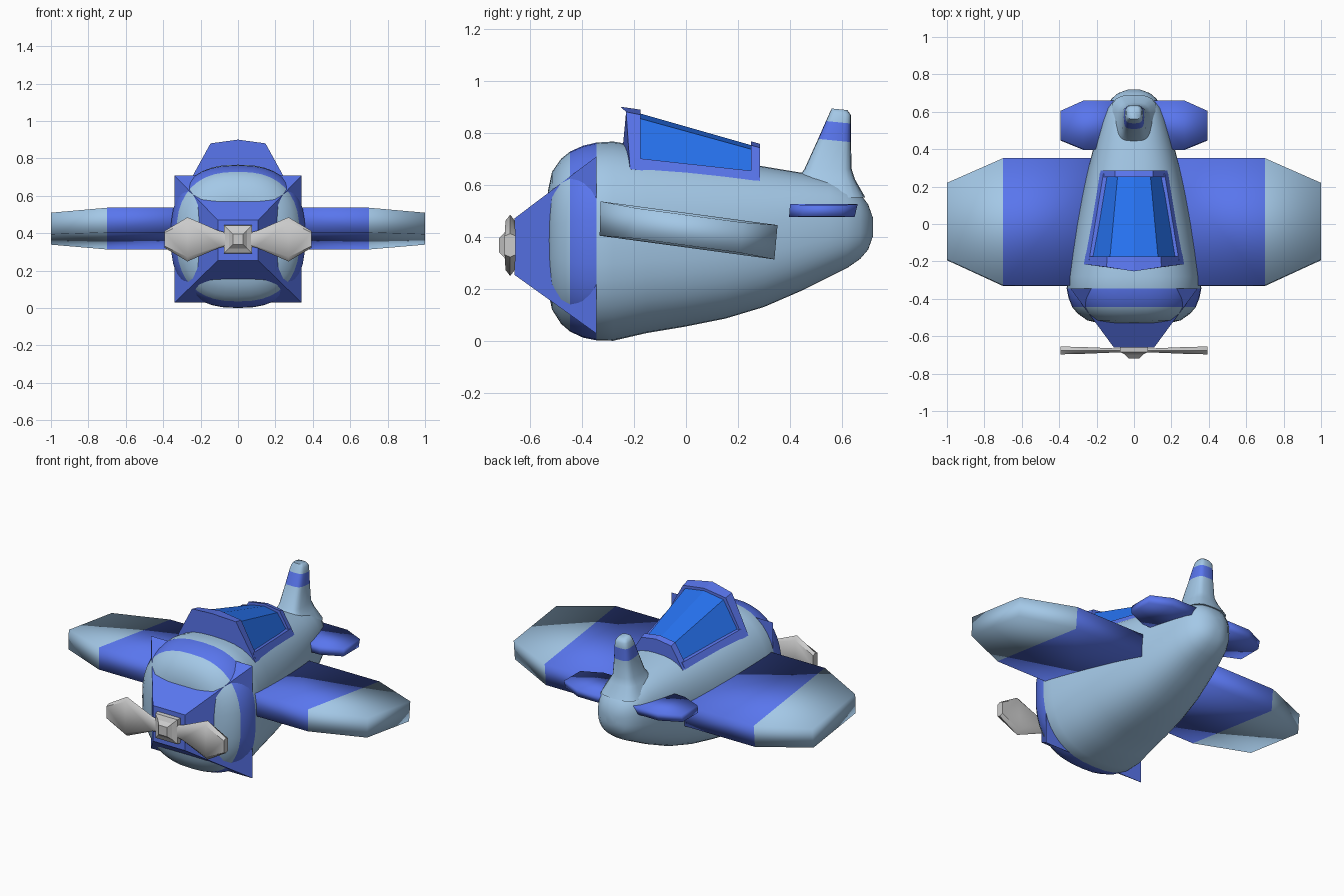
import bpy, bmesh, math

if "Cube" in bpy.data.objects:
    bpy.data.objects.remove(bpy.data.objects["Cube"])


def material(name, rgb):
    m = bpy.data.materials.new(name)
    m.diffuse_color = (*rgb, 1)
    m.use_nodes = True
    m.node_tree.nodes["Principled BSDF"].inputs["Base Color"].default_value = m.diffuse_color
    return m


PALE = material("pale_blue", (0.37, 0.58, 0.80))
BLUE = material("blue", (0.10, 0.18, 0.85))
GLASS = material("glass_blue", (0.02, 0.17, 0.88))


def loft(name, rings, mats=(), pick=None, angle=None, mirror=False):
    """Skin closed rings; pick(face centre) gives the material slot."""
    bm = bmesh.new()
    vs = [[bm.verts.new(p) for p in r] for r in rings]
    n = len(rings[0])
    for a, b in zip(vs, vs[1:]):
        for i in range(n):
            bm.faces.new((a[i], a[(i + 1) % n], b[(i + 1) % n], b[i]))
    bm.faces.new(vs[0])
    bm.faces.new(vs[-1])
    if mirror:
        dup = bmesh.ops.duplicate(bm, geom=bm.verts[:] + bm.edges[:] + bm.faces[:])["geom"]
        for v in dup:
            if isinstance(v, bmesh.types.BMVert):
                v.co.x *= -1
    bmesh.ops.recalc_face_normals(bm, faces=bm.faces[:])
    for f in bm.faces:
        f.smooth = angle is not None
        if pick:
            f.material_index = pick(f.calc_center_median())
    me = bpy.data.meshes.new(name)
    bm.to_mesh(me)
    bm.free()
    for m in mats:
        me.materials.append(m)
    ob = bpy.data.objects.new(name, me)
    bpy.context.collection.objects.link(ob)
    if angle is not None and angle < 180:
        bpy.ops.object.select_all(action='DESELECT')
        ob.select_set(True)
        bpy.context.view_layer.objects.active = ob
        bpy.ops.object.shade_smooth_by_angle(angle=math.radians(angle))
    return ob


def superellipse(a, b, e, n):
    pts = []
    for i in range(n):
        t = 2 * math.pi * i / n
        c, s = math.cos(t), math.sin(t)
        pts.append((a * math.copysign(abs(c) ** (2 / e), c),
                    b * math.copysign(abs(s) ** (2 / e), s)))
    return pts


# Fuselage: y, half width, bottom z, top z
stations = [(-.53, .19, .19, .58), (-.515, .25, .12, .65), (-.48, .30, .065, .70),
            (-.445, .33, .035, .728), (-.395, .35, .012, .75), (-.345, .36, .002, .762),
            (-.28, .355, 0, .766), (-.15, .335, .03, .745), (0, .31, .055, .72),
            (.15, .28, .085, .695), (.3, .245, .13, .67), (.45, .205, .195, .645),
            (.55, .175, .245, .625), (.62, .15, .28, .602), (.67, .12, .315, .565),
            (.70, .085, .35, .525), (.718, .035, .40, .475)]
loft("fuselage",
     [[(x, y, (lo + hi) / 2 + z) for x, z in superellipse(w, (hi - lo) / 2, 2.5, 40)]
      for y, w, lo, hi in stations],
     (PALE, BLUE), lambda c: int(-.445 < c.y < -.345), 60)

# Tail fin: z, front y, back y, half width
fin = [(.55, .34, .69, .13), (.62, .425, .65, .09), (.66, .455, .637, .068),
       (.77, .508, .634, .055), (.84, .538, .634, .048), (.872, .552, .634, .042),
       (.89, .56, .62, .03)]
loft("tail_fin",
     [[(x, (y0 + y1) / 2 + y, z - (.1 * y if z > .75 else 0))
       for x, y in superellipse(w, (y1 - y0) / 2, 3.5, 20)] for z, y0, y1, w in fin],
     (PALE, BLUE), lambda c: int(.765 < c.z < .84), 60)


# Square tapered nose
def square(y, h, z):
    return [(-h, y, z - h), (h, y, z - h), (h, y, z + h), (-h, y, z + h)]


loft("nose_cone", [square(-.345, .34, .368), square(-.66, .108, .362)], (BLUE,))


# Wings and tailplane: rings along x as (x, front y, back y, half thickness)
def panel(name, rings, z, slope, mats, pick=None):
    loft(name, [[(x, y0 - .004, z - slope * y0 - h), (x, y1 - .012, z - slope * y1 - h),
                 (x, y1, z - slope * y1 + h), (x, y0, z - slope * y0 + h)]
                for x, y0, y1, h in rings], mats, pick, 180, True)


panel("wings", [(.15, -.328, .352, .066), (.7, -.328, .352, .066), (1, -.19, .22, .058)],
      .426, .134, (BLUE, PALE), lambda c: int(abs(c.x) > .7))
panel("tailplane", [(.05, .4, .66, .025), (.27, .4, .66, .025), (.393, .45, .605, .022)],
      .5, 0, (BLUE,))


# Canopy section interpolated from front (y=-.215) to back (y=.285)
def section(y, shrink=0, bow=0):
    t = (y + .215) / .5
    mix = lambda a, b: a + (b - a) * t
    b, r = mix(.268, .185) - shrink, mix(.147, .10) - shrink
    z, rz, pz = mix(.66, .605), mix(.88, .742) - shrink, mix(.90, .757) - shrink
    return [(-b, y, z), (-r, y - bow * .4, rz), (0, y - bow, pz),
            (r, y - bow * .4, rz), (b, y, z), (0, y - bow, z - .02)]


loft("windscreen_frame", [section(-.215, 0, .038), section(-.175)], (BLUE,))
loft("canopy_rear_frame", [section(.25), section(.285)], (BLUE,))
loft("canopy_glass", [section(-.18, .015), section(.255, .015)], (GLASS,))


def rail(y):
    b, _, z = section(y)[4]
    return [(b, y, z), (b - .024, y, z + .045), (b - .08, y, z + .045), (b - .08, y, z)]


loft("canopy_rails", [rail(-.2), rail(.27)], (BLUE,), mirror=True)

# Propeller: hub and two paddle blades (x, half height, half thickness)
PZ = .367
loft("propeller_hub", [square(-.655, .076, PZ), square(-.685, .074, PZ),
                       square(-.698, .048, PZ), square(-.718, .028, PZ)])
blade = [(.03, .03, .01), (.10, .045, .011), (.27, .118, .018), (.393, .045, .021)]
loft("propeller_blades",
     [[(x, -.676 + y, PZ + z) for y, z in ((-d, -h * .8), (-d, h * .8), (0, h), (d, h * .8),
                                           (d, -h * .8), (0, -h))] for x, h, d in blade],
     angle=50, mirror=True)
